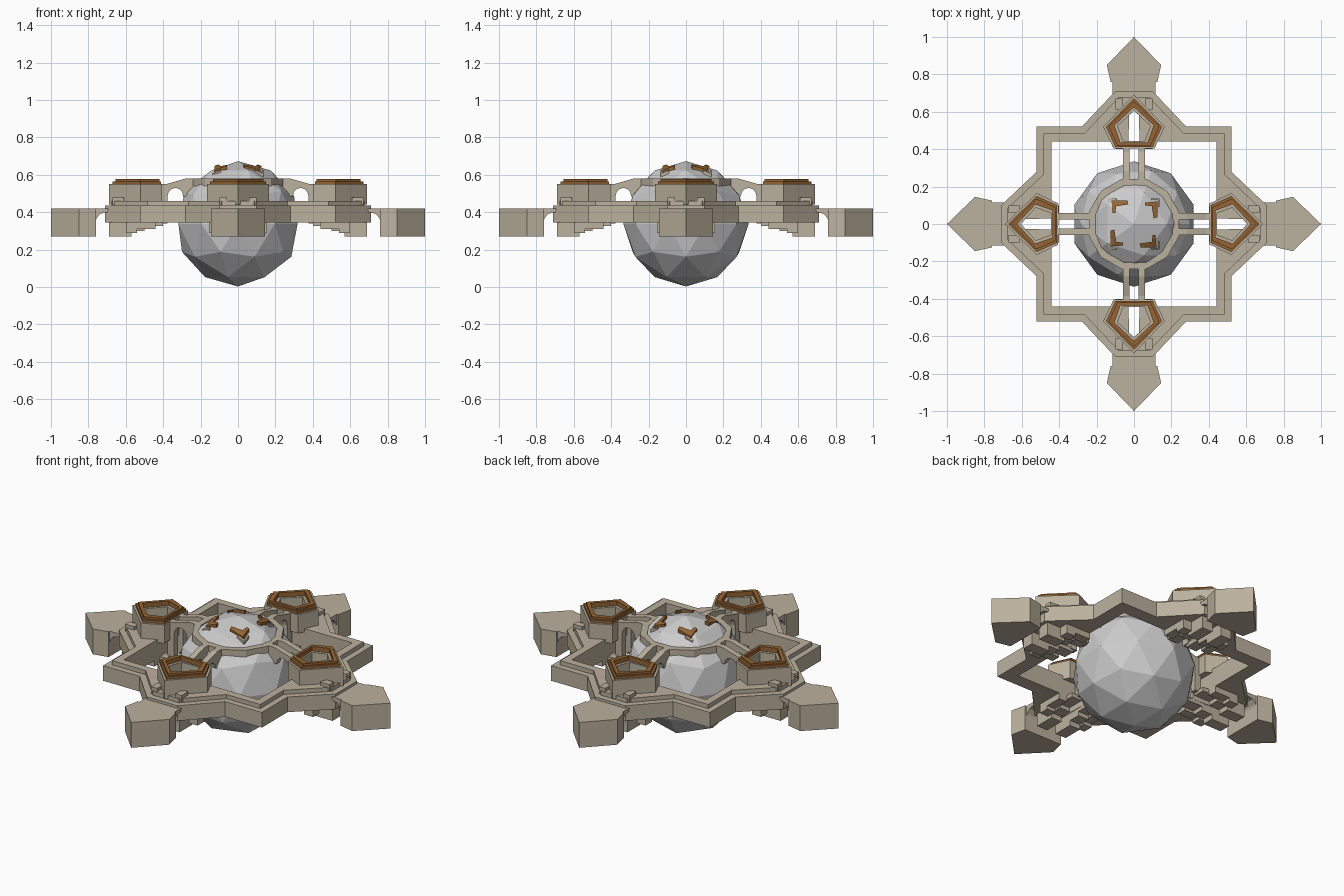
import bpy, bmesh, math
from mathutils import Matrix

if "Cube" in bpy.data.objects:
    bpy.data.objects.remove(bpy.data.objects["Cube"])


def material(name, rgb):
    m = bpy.data.materials.new(name)
    m.diffuse_color = (*rgb, 1)
    m.use_nodes = True
    m.node_tree.nodes["Principled BSDF"].inputs["Base Color"].default_value = m.diffuse_color
    return m


STONE = material("stone", (0.50, 0.44, 0.34))
RUST = material("rust", (0.30, 0.13, 0.035))


def prism(name, loops, lo, hi, mat, upright=False, arms=1):
    """Extrude outlines (first outer, others holes); upright means the outline is x-z."""
    bm = bmesh.new()
    edges = []
    for loop in loops:
        vs = [bm.verts.new((x, y, lo)) for x, y in loop]
        edges += [bm.edges.new((vs[i - 1], vs[i])) for i in range(len(vs))]
    bmesh.ops.triangle_fill(bm, edges=edges, use_beauty=True, normal=(0, 0, 1))
    ext = bmesh.ops.extrude_face_region(bm, geom=bm.faces[:], use_keep_orig=True)
    top = [g for g in ext["geom"] if isinstance(g, bmesh.types.BMVert)]
    bmesh.ops.translate(bm, verts=top, vec=(0, 0, hi - lo))
    if upright:
        for v in bm.verts:
            v.co.y, v.co.z = v.co.z, v.co.y
    bmesh.ops.recalc_face_normals(bm, faces=bm.faces[:])
    me = bpy.data.meshes.new(name)
    bm.to_mesh(me)
    bm.free()
    me.materials.append(mat)
    for k in range(arms):
        ob = bpy.data.objects.new(name, me)
        ob.matrix_world = Matrix.Rotation(k * math.pi / 2, 4, 'Z')
        bpy.context.collection.objects.link(ob)
    return me


def around(pts):
    """Repeat a quarter outline four times about z."""
    out = []
    for k in range(4):
        c, s = [(1, 0), (0, 1), (-1, 0), (0, -1)][k]
        out += [(c * x - s * y, s * x + c * y) for x, y in pts]
    return out


def both(half):
    """Mirror a half outline across y = 0, starting from a tip point on the axis."""
    return half + [(x, -y) for x, y in reversed(half) if y > 0]


def box(x0, x1, y0, y1):
    return [(x0, y0), (x1, y0), (x1, y1), (x0, y1)]


def ngon(r, n):
    return [(r * math.cos((i + .5) * math.tau / n), r * math.sin((i + .5) * math.tau / n))
            for i in range(n)]


# central faceted globe
bpy.ops.mesh.primitive_ico_sphere_add(subdivisions=2, radius=0.335, location=(0, 0, 0.338))
bpy.context.object.name = "globe"

# star-shaped wall with slots under the towers, and its raised inner step
slot = around([(0.44, -0.44), (0.44, -0.03), (0.61, -0.025), (0.61, 0.025), (0.44, 0.03)])
prism("star_wall", [around([(0.52, -0.52), (0.52, -0.28), (0.71, -0.1), (0.71, 0.1), (0.52, 0.28)]),
                    slot], 0.345, 0.435, STONE)
prism("wall_step", [around([(0.485, -0.485), (0.485, -0.265), (0.675, -0.085),
                            (0.675, 0.085), (0.485, 0.265)]), slot], 0.43, 0.46, STONE)

# pentagonal towers with rust-coloured caps
outer = both([(0.69, 0), (0.52, 0.165), (0.405, 0.11)])
rim = both([(0.672, 0), (0.52, 0.15), (0.412, 0.1)])
rim_in = both([(0.625, 0), (0.527, 0.105), (0.435, 0.072)])
well = both([(0.605, 0), (0.525, 0.088), (0.445, 0.058)])
prism("tower", [outer, well], 0.44, 0.55, STONE, arms=4)
prism("tower_cap", [rim, rim_in], 0.55, 0.565, RUST, arms=4)
prism("tower_cap_ridge", [both([(0.655, 0), (0.523, 0.135), (0.42, 0.09)]), rim_in],
      0.565, 0.577, RUST, arms=4)

# outer spear-shaped blocks and arched links
prism("spear_block", [both([(1.0, 0), (0.85, 0.145), (0.76, 0.125)])], 0.27, 0.42, STONE, arms=4)
prism("spear_link", [[(0.69, 0.42), (0.765, 0.42), (0.765, 0.34), (0.755, 0.37),
                      (0.735, 0.392), (0.70, 0.40)]], -0.115, 0.115, STONE, upright=True, arms=4)

# per-side pieces: stepped corbels, flying buttresses, end posts
arch = [(0.335 + 0.042 * math.cos(a), 0.485 + 0.045 * math.sin(a))
        for a in [math.pi * (1 - i / 6) for i in range(7)]]
buttress = ([(0.42, 0.55), (0.385, 0.55), (0.28, 0.58), (0.22, 0.58), (0.22, 0.54), (0.28, 0.485)]
            + arch + [(0.377, 0.34), (0.42, 0.34)])
for s in (-1, 1):
    a, b = sorted((s * 0.025, s * 0.06))
    prism("flying_buttress", [buttress], a, b, STONE, upright=True, arms=4)
    a, b = sorted((s * 0.03, s * 0.10))
    prism("stepped_corbel", [[(0.69, 0.35), (0.69, 0.27), (0.57, 0.27), (0.57, 0.30), (0.50, 0.30),
                              (0.50, 0.325), (0.40, 0.325), (0.40, 0.35)]],
          a, b, STONE, upright=True, arms=4)
    a, b = sorted((s * 0.10, s * 0.155))
    prism("side_corbel", [[(0.60, 0.35), (0.60, 0.29), (0.54, 0.29), (0.54, 0.31), (0.44, 0.31),
                           (0.44, 0.35)]], a, b, STONE, upright=True, arms=4)
    a, b = sorted((s * 0.06, s * 0.10))
    prism("end_post", [box(0.61, 0.67, a, b)], 0.44, 0.48, STONE, arms=4)

# collar around the top of the globe
prism("globe_collar", [ngon(0.25, 12), ngon(0.212, 12)], 0.54, 0.58, STONE)


def drape(me, lift, depth):
    """Shift a flat marker so it follows the curve of the globe."""
    for v in me.vertices:
        r2 = v.co.x ** 2 + v.co.y ** 2
        v.co.z = 0.335 + math.sqrt(0.335 ** 2 - r2) + (lift if v.co.z > 0.5 else -depth)


# corner markers on top of the globe
drape(prism("marker", [[(0.125, 0.12), (0.06, 0.115), (0.06, 0.1), (0.095, 0.095),
                        (0.105, 0.03), (0.125, 0.035)]], 0, 1, RUST, arms=4), 0.004, 0.03)
drape(prism("marker_bracket", [[(0.136, 0.136), (0.09, 0.136), (0.09, 0.128), (0.128, 0.128),
                                (0.128, 0.09), (0.136, 0.09)]], 0, 1, STONE, arms=4), -0.003, 0.03)
